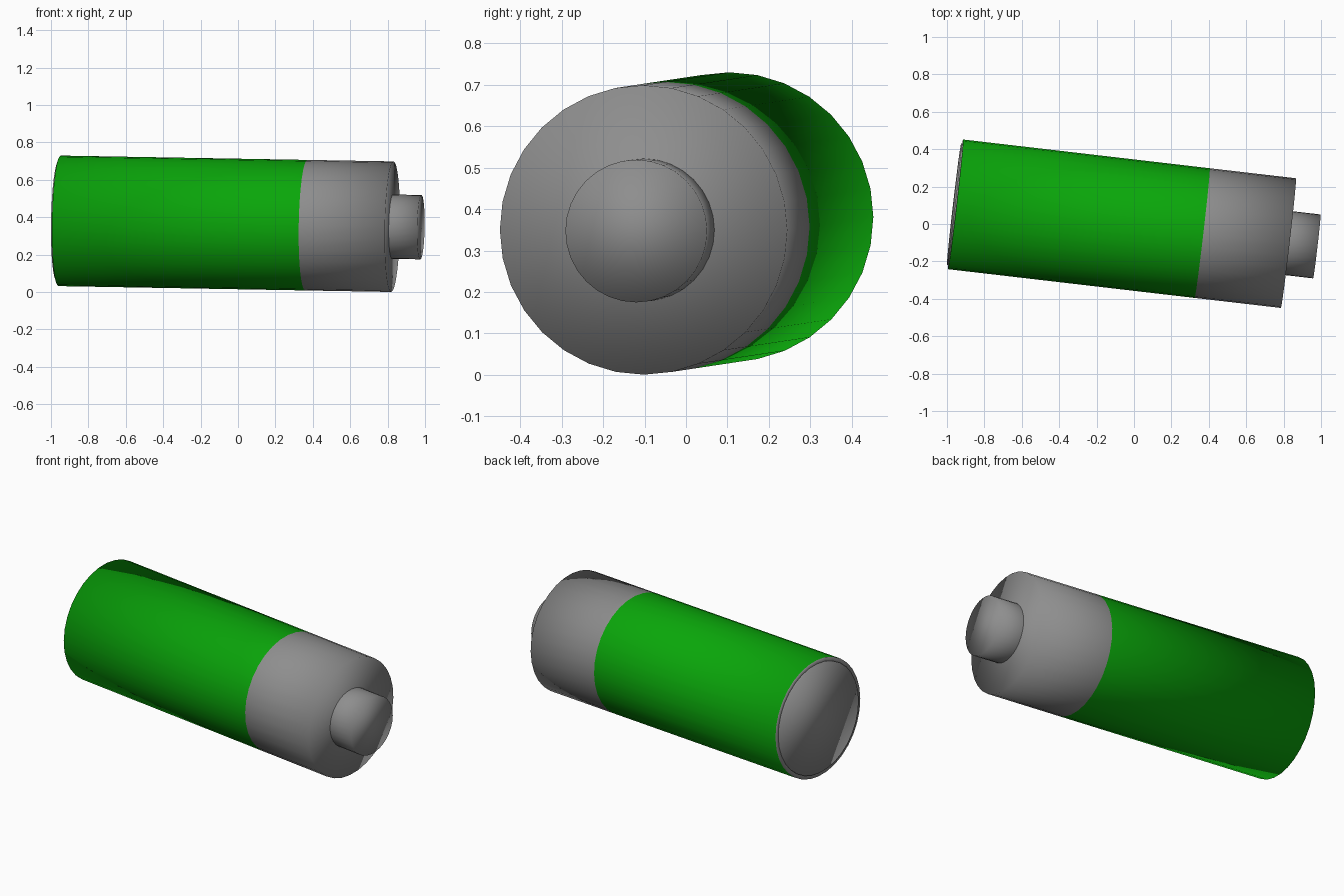
import bpy, bmesh, math
from mathutils import Vector

if "Cube" in bpy.data.objects:
    bpy.data.objects.remove(bpy.data.objects["Cube"])

SIDES = 32
START = Vector((-0.962, 0.106, 0.381))   # centre of the base end
END = Vector((0.978, -0.120, 0.347))     # centre of the terminal end
axis = (END - START).normalized()
side = axis.cross(Vector((0, 0, 1))).normalized()
up = side.cross(axis)
length = (END - START).length


def material(name, color):
    mat = bpy.data.materials.new(name)
    mat.diffuse_color = (*color, 1)
    mat.use_nodes = True
    mat.node_tree.nodes["Principled BSDF"].inputs["Base Color"].default_value = mat.diffuse_color
    return mat


green = material("green", (0.003, 0.38, 0.003))
grey = material("dark_grey", (0.27, 0.27, 0.27))


def lathe(name, profile, mats):
    """Spin (distance, radius) points around the tilted axis, base end first.

    mats holds one material per profile segment; a radius of 0 closes
    the end with one flat disc."""
    bm = bmesh.new()
    slots = list(dict.fromkeys(mats))
    rings = []
    for d, r in profile:
        c = START + axis * d
        angles = [2 * math.pi * i / SIDES for i in range(SIDES)]
        rings.append([bm.verts.new(c + side * r * math.cos(a) + up * r * math.sin(a))
                      for a in angles] if r else None)
    for a, b, mat in zip(rings, rings[1:], mats):
        if a is None:
            faces = [bm.faces.new(b[::-1])]
        elif b is None:
            faces = [bm.faces.new(a)]
        else:
            faces = [bm.faces.new((a[i], a[(i + 1) % SIDES], b[(i + 1) % SIDES], b[i]))
                     for i in range(SIDES)]
        for f in faces:
            f.material_index = slots.index(mat)
            f.smooth = True
    bm.normal_update()
    # Point the faces outwards: the last disc or wall shows which way they wind
    wall = max(bm.faces, key=lambda f: (len(f.verts) == 4 and abs(f.normal.dot(axis)) < 0.5))
    offset = wall.calc_center_median() - START
    if wall.normal.dot(offset - axis * offset.dot(axis)) < 0:
        bmesh.ops.reverse_faces(bm, faces=bm.faces[:])
    mesh = bpy.data.meshes.new(name)
    bm.to_mesh(mesh)
    bm.free()
    for mat in slots:
        mesh.materials.append(mat)
    obj = bpy.data.objects.new(name, mesh)
    bpy.context.collection.objects.link(obj)
    return obj


R, BASE_R, TIP_R = 0.349, 0.326, 0.172
RIM, SPLIT, SHOULDER = 0.008, 1.336, 1.80

# Slightly raised grey base disc
lathe("base_disc", [(0, 0), (0, BASE_R), (RIM, BASE_R)], [grey, grey])
# Green wrapper with its narrow grey end rim
lathe("wrapper", [(RIM, BASE_R), (RIM, R), (SPLIT, R)], [grey, green])
# Grey upper casing closed by a flat shoulder
lathe("upper_casing", [(SPLIT, R), (SHOULDER, R), (SHOULDER, 0)], [grey, grey])
# Raised terminal
lathe("terminal", [(SHOULDER, TIP_R), (length, TIP_R), (length, 0)], [grey, grey])
